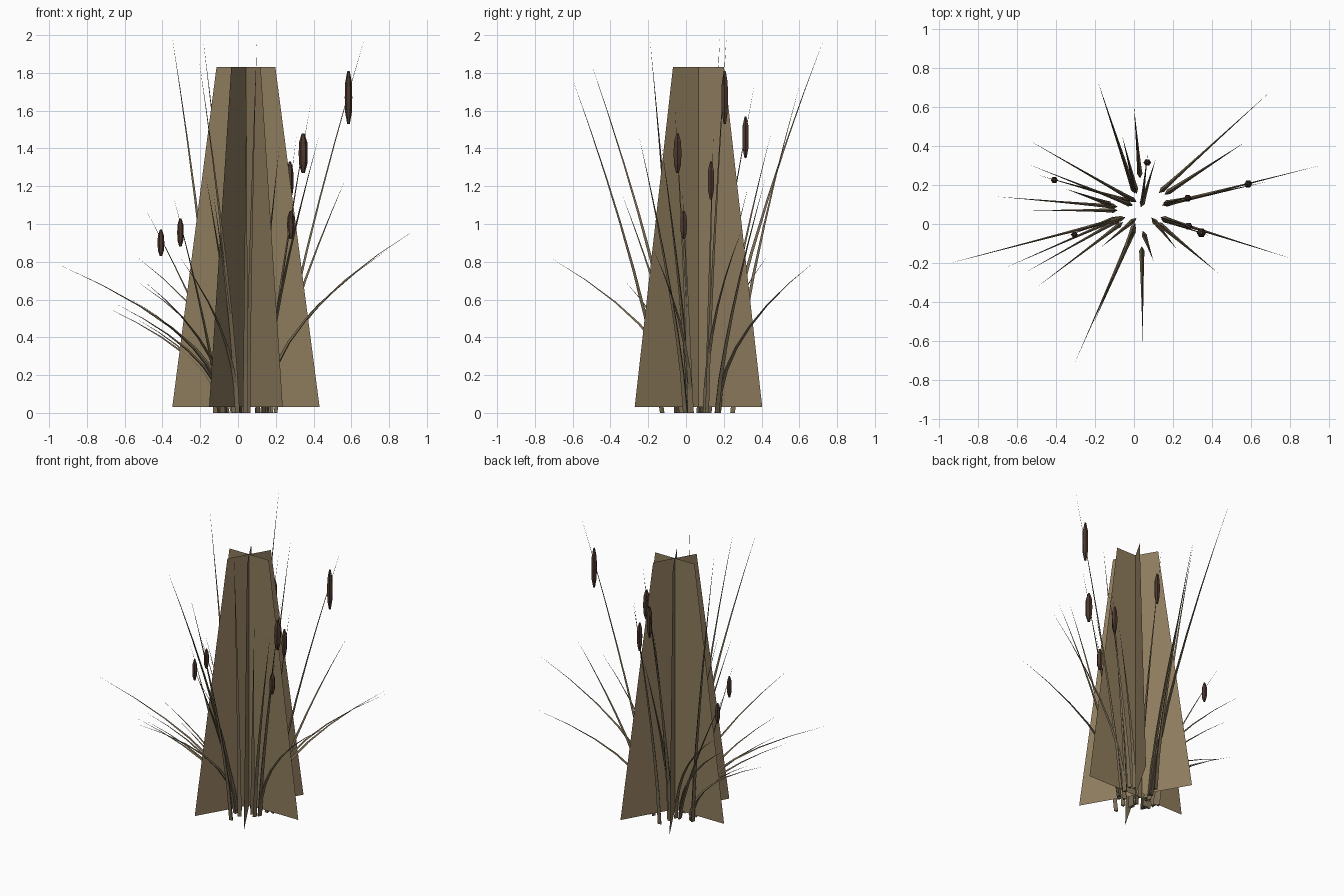
import bpy, bmesh, math
from mathutils import Vector

if "Cube" in bpy.data.objects:
    bpy.data.objects.remove(bpy.data.objects["Cube"])


def material(name, color):
    m = bpy.data.materials.new(name)
    m.diffuse_color = (*color, 1)
    m.use_nodes = True
    m.node_tree.nodes["Principled BSDF"].inputs["Base Color"].default_value = m.diffuse_color
    return m


straw = material("dry_straw", (0.27, 0.20, 0.11))
reed = material("reed_stalk", (0.19, 0.145, 0.085))
brown = material("seed_head_brown", (0.075, 0.04, 0.028))


def make_object(name, bm, mat):
    me = bpy.data.meshes.new(name)
    bm.to_mesh(me)
    bm.free()
    me.materials.append(mat)
    ob = bpy.data.objects.new(name, me)
    bpy.context.collection.objects.link(ob)
    return ob


def skin(bm, rings, cap_top=True):
    """Join rings of points into a closed tube."""
    loops = [[bm.verts.new(p) for p in r] for r in rings]
    n = len(loops[0])
    for a, b in zip(loops, loops[1:]):
        for i in range(n):
            j = (i + 1) % n
            if len(b) == 1:
                bm.faces.new((a[i], a[j], b[0]))
            else:
                bm.faces.new((a[i], a[j], b[j], b[i]))
    bm.faces.new(loops[0][::-1])
    if len(loops[-1]) > 1:
        bm.faces.new(loops[-1])


def stalk(name, base, tip, radius, power, segments=7):
    """Three-sided stalk that leans outward and tapers to a point."""
    bm = bmesh.new()
    d = Vector((tip[0] - base[0], tip[1] - base[1], 0))
    side = Vector((-d.y, d.x, 0)).normalized()
    rings = []
    for k in range(segments):
        u = k / segments
        c = Vector((base[0], base[1], tip[2] * u)) + d * u ** power
        slope = power * u ** (power - 1) if u > 0 else 0
        t = (d * slope + Vector((0, 0, tip[2]))).normalized()
        nrm = side.cross(t)
        r = radius * (1 - u)
        rings.append([c + r * (math.cos(a) * side + math.sin(a) * nrm)
                      for a in (math.radians(120 * i - 90) for i in range(3))])
    rings.append([Vector(tip)])
    skin(bm, rings)
    bmesh.ops.recalc_face_normals(bm, faces=bm.faces)
    make_object(name, bm, reed)


# Three crossed upright cards of massed reeds
bm = bmesh.new()
for deg in (0, 60, 120):
    dx, dy = math.cos(math.radians(deg)), math.sin(math.radians(deg))
    bm.faces.new([bm.verts.new((0.042 + dx * w, 0.066 + dy * w, z))
                  for w, z in ((-0.39, 0.03), (0.39, 0.03), (0.156, 1.83), (-0.156, 1.83))])
make_object("crossed_reed_cards", bm, straw)

# Leaves: base x, y, tip x, y, z
leaves = [
    (0, .17, -.185, .73, 1.98), (.03, .25, 0, .60, 1.73), (.01, .17, -.06, .45, 1.48),
    (.14, .17, .70, .68, .80), (.17, .16, .57, .42, 1.24), (.16, .10, .955, .30, .98),
    (.15, .03, .80, -.175, .87), (.13, 0, .43, -.25, 1.47), (.10, .02, .22, -.13, 1.42),
    (.05, -.05, .10, -.19, 1.97), (.04, -.13, .045, -.605, 1.78), (0, -.02, -.305, -.715, .82),
    (0, -.03, -.205, -.505, 1.86), (0, -.01, -.13, -.34, 1.16), (0, .02, -.17, -.12, 1.25),
    (-.07, 0, -.50, -.325, .70), (-.08, .02, -.56, -.25, .60), (-.08, .03, -.65, -.22, .58),
    (-.06, .03, -.96, -.205, .79), (-.10, .07, -.54, .07, .50), (-.10, .09, -.70, .14, .56),
    (-.02, .10, -.54, .305, .70), (0, .12, -.54, .43, .83), (-.12, .10, -.35, .18, 2.0),
    (.04, .10, .11, .33, 1.2),
]
for i, (bx, by, x, y, z) in enumerate(leaves):
    stalk(f"leaf_{i + 1}", (bx, by), (x, y, z), 0.016, 2.0 if z < 1.05 else 1.35)

# Cattails: stem base x, y, tip x, y, z, then head x, y, bottom, top, radius
cattails = [
    ((.20, .11), (.675, .215, 2.0), (.585, .205, 1.53, 1.81, .020)),
    ((.15, .02), (.385, -.06, 1.64), (.345, -.045, 1.27, 1.48, .024)),
    ((.16, .11), (.31, .145, 1.47), (.275, .132, 1.13, 1.33, .019)),
    ((.15, .03), (.31, -.02, 1.2), (.28, -.012, .92, 1.07, .020)),
    ((.04, .10), (.07, .365, 1.75), (.068, .315, 1.35, 1.57, .019)),
    ((-.03, .12), (-.49, .25, 1.08), (-.408, .225, .83, .97, .018)),
    ((-.10, .03), (-.34, -.06, 1.14), (-.305, -.055, .88, 1.03, .017)),
]
for i, (base, tip, (hx, hy, z0, z1, r)) in enumerate(cattails):
    stalk(f"cattail_stem_{i + 1}", base, tip, 0.012, 1.25)
    bm = bmesh.new()
    skin(bm, [[Vector((hx + r * s * math.cos(a), hy + r * s * math.sin(a), z0 + (z1 - z0) * f))
               for a in (math.radians(60 * k) for k in range(6))]
              for f, s in ((0, .35), (.22, .9), (.5, 1), (.78, .9), (1, .3))])
    make_object(f"cattail_head_{i + 1}", bm, brown)
